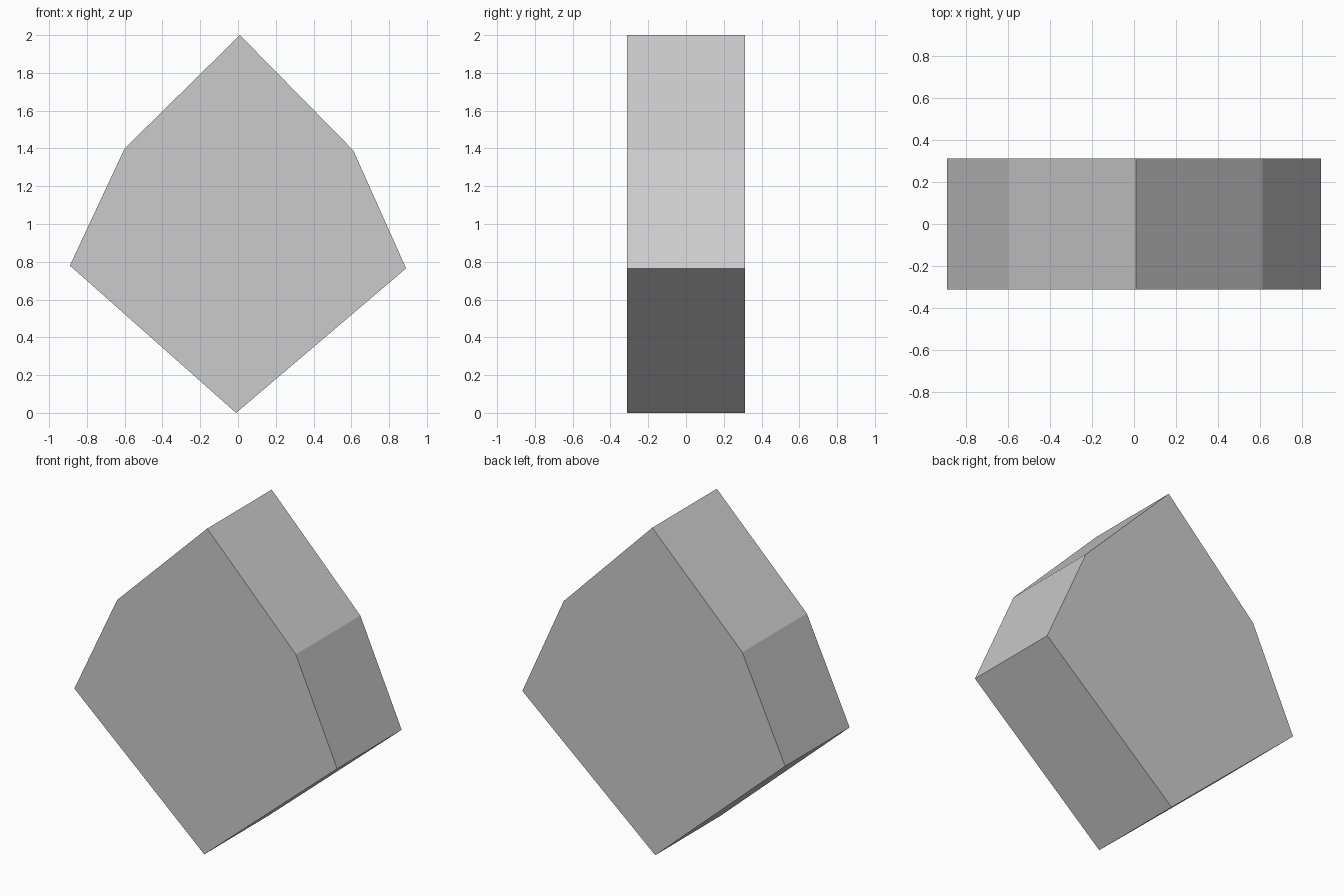
import bpy
import bmesh

if "Cube" in bpy.data.objects:
    bpy.data.objects.remove(bpy.data.objects["Cube"])

# Six-sided front outline (x, z), extruded straight along y
OUTLINE = [(-0.01, 0.0), (0.89, 0.765), (0.61, 1.39),
           (0.01, 2.0), (-0.6, 1.4), (-0.89, 0.78)]
HALF_DEPTH = 0.312

# Faceted block
bm = bmesh.new()
front = bm.faces.new([bm.verts.new((x, -HALF_DEPTH, z)) for x, z in OUTLINE])
back = bmesh.ops.extrude_face_region(bm, geom=[front], use_keep_orig=True)
bmesh.ops.translate(bm, vec=(0, 2 * HALF_DEPTH, 0),
                    verts=[g for g in back["geom"] if isinstance(g, bmesh.types.BMVert)])
bmesh.ops.recalc_face_normals(bm, faces=bm.faces)

mesh = bpy.data.meshes.new("faceted_block")
bm.to_mesh(mesh)
bm.free()
block = bpy.data.objects.new("faceted_block", mesh)
bpy.context.collection.objects.link(block)
